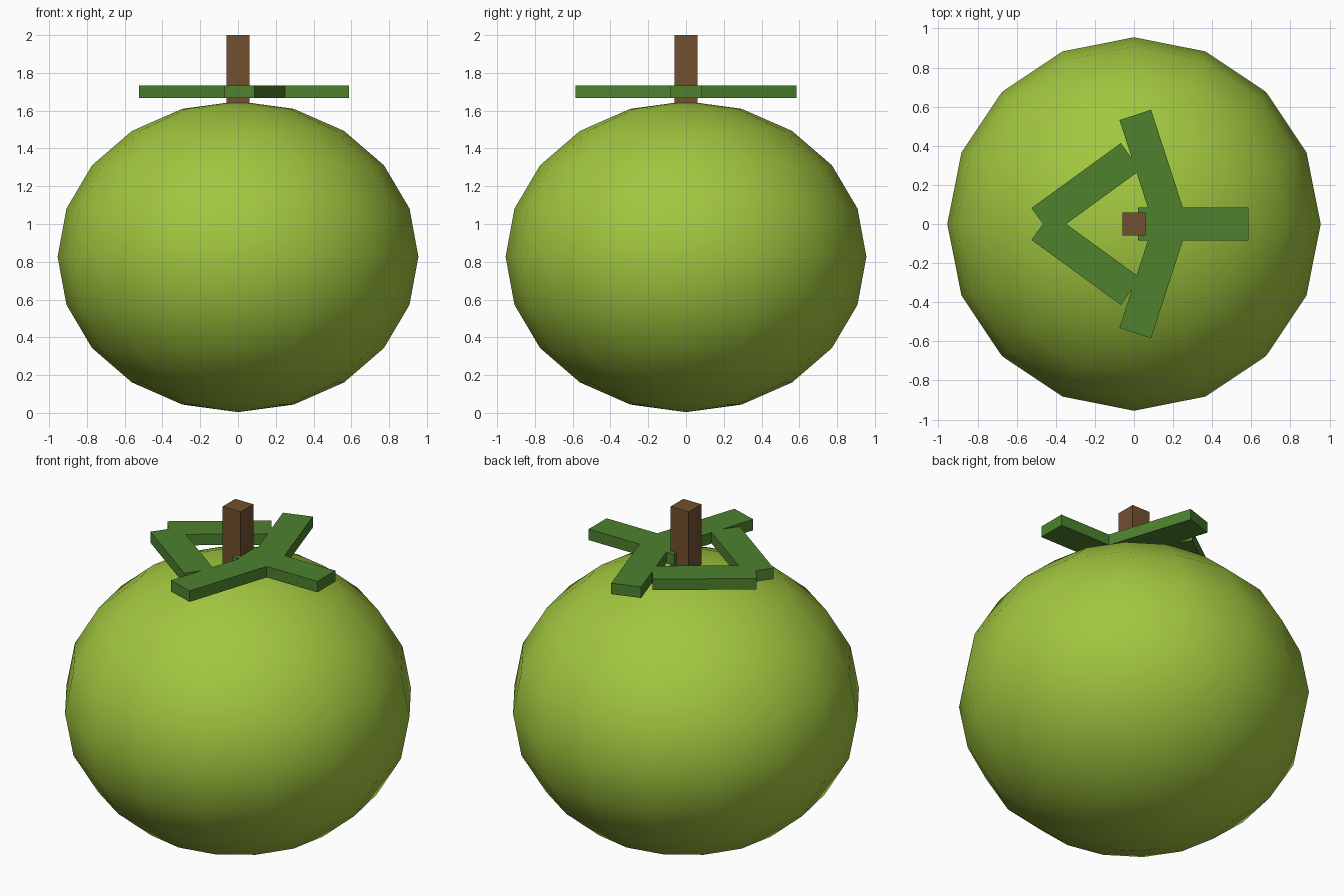
import bpy
from math import cos, sin, tau

if "Cube" in bpy.data.objects:
    bpy.data.objects.remove(bpy.data.objects["Cube"])


def paint(obj, name, color):
    mat = bpy.data.materials.get(name) or bpy.data.materials.new(name)
    mat.diffuse_color = (*color, 1)
    mat.use_nodes = True
    mat.node_tree.nodes["Principled BSDF"].inputs["Base Color"].default_value = mat.diffuse_color
    obj.data.materials.append(mat)


def box(name, loc, size, turn=0):
    bpy.ops.mesh.primitive_cube_add(size=1, location=loc, rotation=(0, 0, turn))
    obj = bpy.context.object
    obj.name = name
    obj.scale = size
    return obj


# Fruit body: slightly squashed low-poly sphere, smooth shaded
bpy.ops.mesh.primitive_uv_sphere_add(segments=16, ring_count=10, radius=1,
                                     location=(0, 0, 0.827))
body = bpy.context.object
body.name = "fruit_body"
body.scale = (0.955, 0.955, 0.823)
bpy.ops.object.shade_smooth()
paint(body, "fruit_green", (0.36, 0.57, 0.05))

# Stem
stem = box("stem", (0, 0, 1.81), (0.12, 0.12, 0.38))
paint(stem, "stem_brown", (0.17, 0.08, 0.03))

# Five flat leaves placed around the stem, each turned against its angle
for i in range(5):
    a = tau * i / 5
    leaf = box(f"leaf_{i + 1}", (0.304 * cos(a), 0.304 * sin(a), 1.70),
               (0.565, 0.17, 0.066), -a)
    paint(leaf, "leaf_green", (0.075, 0.22, 0.027))
